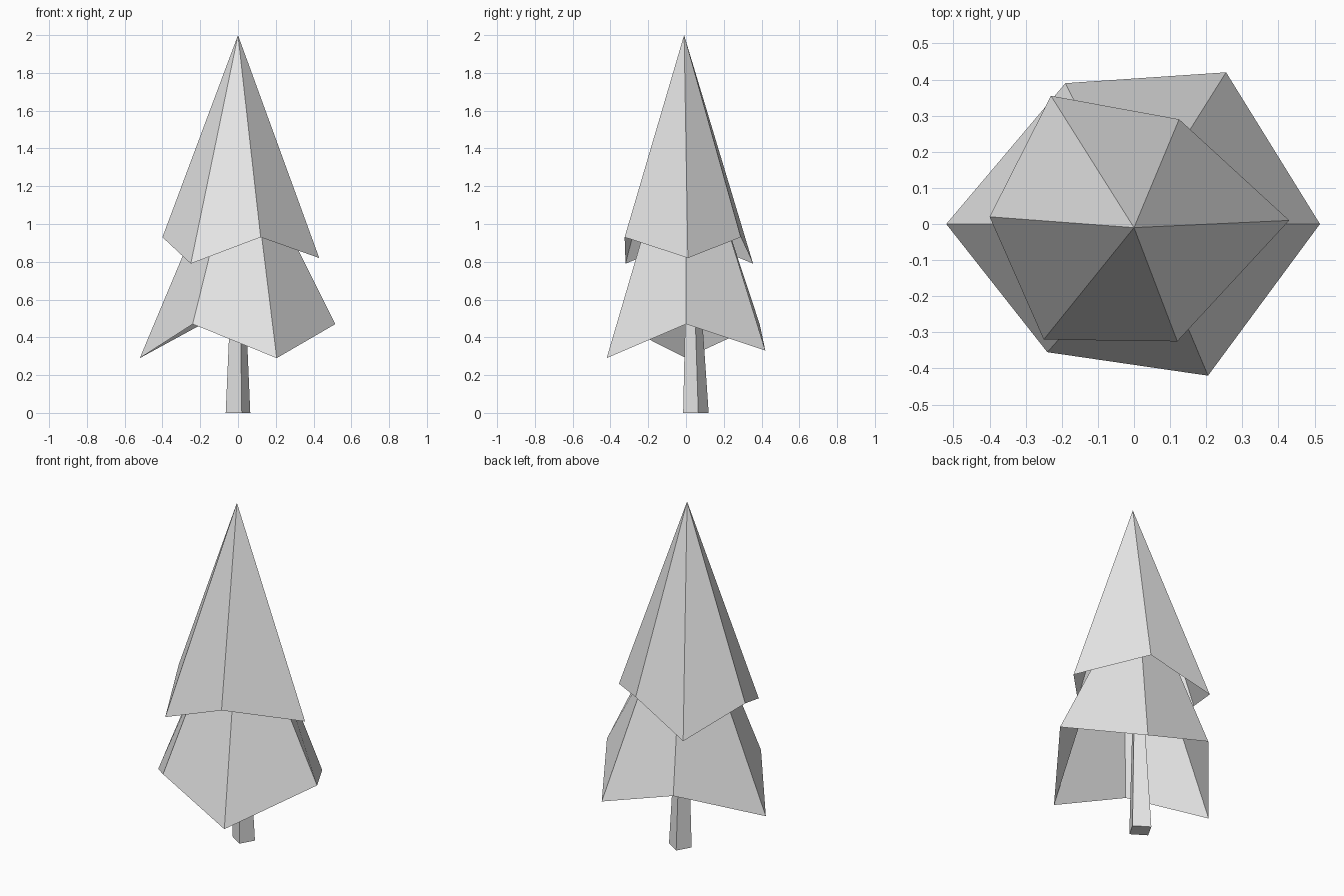
import bpy
import bmesh
from math import cos, sin, radians

default_cube = bpy.data.objects.get("Cube")
if default_cube:
    bpy.data.objects.remove(default_cube, do_unlink=True)

# One plain grey for the whole tree
grey = bpy.data.materials.new("light grey")
grey.use_nodes = True
grey.diffuse_color = (0.8, 0.8, 0.8, 1)
grey.node_tree.nodes["Principled BSDF"].inputs["Base Color"].default_value = grey.diffuse_color


def loft(name, bottom, top, closed=False):
    """Join a bottom ring to a top ring, or to a single tip point."""
    bm = bmesh.new()
    low = [bm.verts.new(p) for p in bottom]
    high = [bm.verts.new(p) for p in top]
    count = len(low)
    for i in range(count):
        j = (i + 1) % count
        if len(high) == 1:
            bm.faces.new((low[i], low[j], high[0]))
        else:
            bm.faces.new((low[i], low[j], high[j], high[i]))
    if closed:
        bm.faces.new(low[::-1])
        bm.faces.new(high)
    mesh = bpy.data.meshes.new(name)
    bm.to_mesh(mesh)
    bm.free()
    mesh.materials.append(grey)
    obj = bpy.data.objects.new(name, mesh)
    bpy.context.collection.objects.link(obj)
    return obj


# Upper branches: open six-sided cone with a zigzag hem
upper_hem = [(0.43, 0.01, 0.82), (0.125, 0.29, 0.93), (-0.23, 0.355, 0.79),
             (-0.40, 0.02, 0.93), (-0.25, -0.32, 0.79), (0.12, -0.325, 0.93)]
loft("upper_branches", upper_hem, [(0, -0.01, 2)])

# Lower branches: open flared skirt whose narrow end is tucked into the upper cone
lower_hem = [(0.515, 0, 0.47), (0.255, 0.42, 0.33), (-0.19, 0.39, 0.47),
             (-0.52, 0, 0.29), (-0.24, -0.355, 0.47), (0.205, -0.42, 0.29)]
collar = [(0.19 * cos(radians(a)) + 0.01, 0.21 * sin(radians(a)), 1.1)
          for a in range(0, 360, 60)]
loft("lower_branches", lower_hem, collar)

# Trunk: tapering square post, turned and set slightly back
foot = [(0.02, -0.015, 0), (0.065, 0.065, 0), (-0.02, 0.12, 0), (-0.065, 0.04, 0)]
taper = 0.4
head = [(x * taper, 0.03 + (y - 0.05) * taper, 0.9) for x, y, z in foot]
loft("trunk", foot, head, closed=True)
